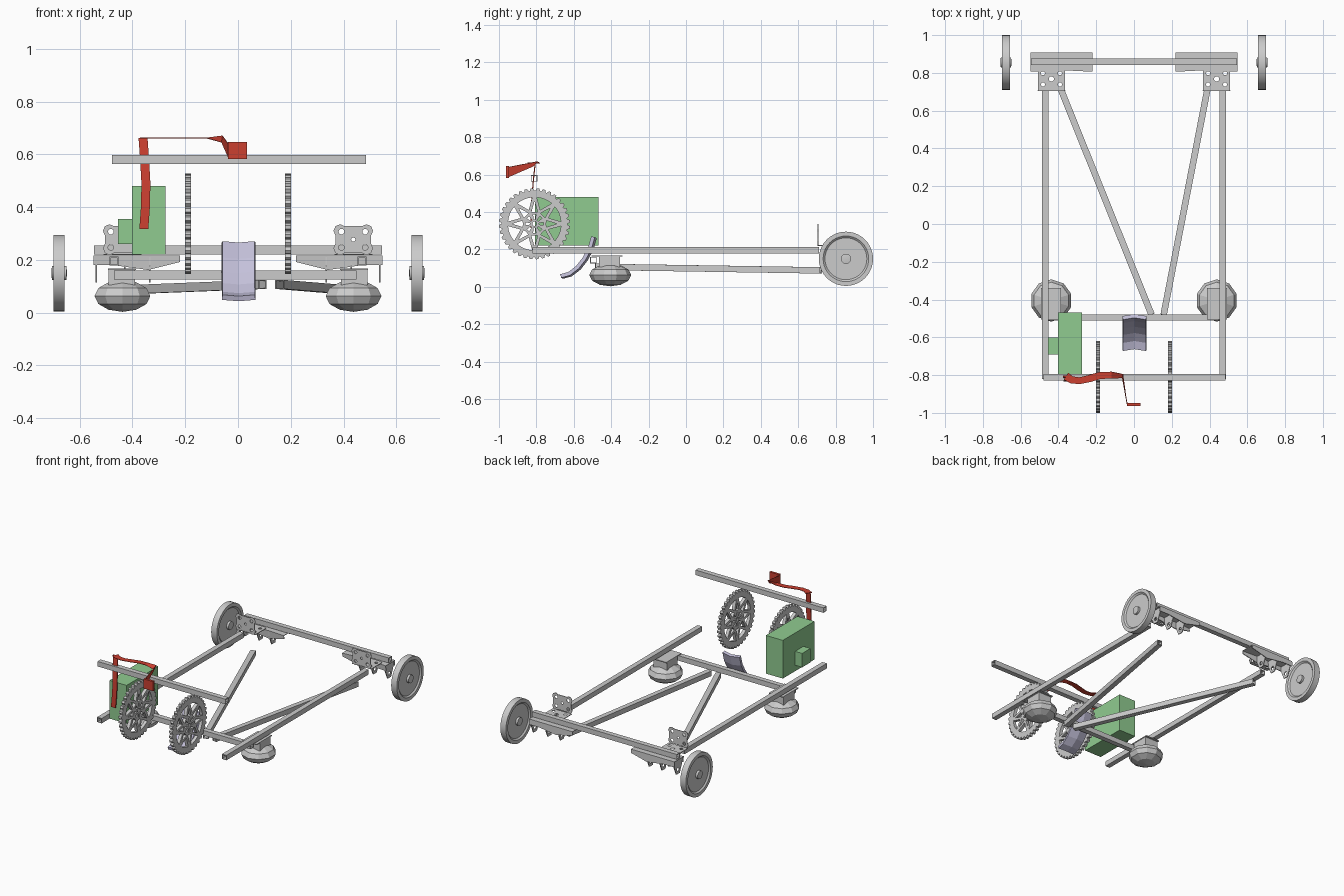
import bpy, bmesh, math
from mathutils import Vector, Matrix

if "Cube" in bpy.data.objects:
    bpy.data.objects.remove(bpy.data.objects["Cube"])


def material(name, rgb):
    m = bpy.data.materials.new(name)
    m.diffuse_color = (*rgb, 1)
    m.use_nodes = True
    m.node_tree.nodes["Principled BSDF"].inputs["Base Color"].default_value = m.diffuse_color
    return m


GREEN = material("green_paint", (0.28, 0.60, 0.28))
RED = material("red_paint", (0.60, 0.05, 0.03))
LILAC = material("lilac_pad", (0.55, 0.53, 0.70))


def mesh_obj(name, verts, faces, mat=None):
    me = bpy.data.meshes.new(name)
    me.from_pydata([tuple(v) for v in verts], [], faces)
    bm = bmesh.new()
    bm.from_mesh(me)
    bmesh.ops.recalc_face_normals(bm, faces=bm.faces)
    bm.to_mesh(me)
    bm.free()
    ob = bpy.data.objects.new(name, me)
    bpy.context.collection.objects.link(ob)
    if mat:
        me.materials.append(mat)
    return ob


def box(name, lo, hi, mat=None):
    v = [(x, y, z) for x in (lo[0], hi[0]) for y in (lo[1], hi[1]) for z in (lo[2], hi[2])]
    f = [(0, 1, 3, 2), (4, 6, 7, 5), (0, 4, 5, 1), (2, 3, 7, 6), (0, 2, 6, 4), (1, 5, 7, 3)]
    return mesh_obj(name, v, f, mat)


def tube(name, p, q, w=0.034, t=0.004):
    """Square hollow tube from p to q."""
    p, q = Vector(p), Vector(q)
    side = (q - p).cross(Vector((0, 0, 1))).normalized()
    up = side.cross(q - p).normalized()
    v = []
    for end in (p, q):
        for h in (w / 2, w / 2 - t):
            v += [end + side * h * a + up * h * b for a, b in ((1, 1), (-1, 1), (-1, -1), (1, -1))]
    f = []
    for i in range(4):
        j = (i + 1) % 4
        f += [(i, j, 8 + j, 8 + i), (4 + i, 4 + j, 12 + j, 12 + i),
              (i, j, 4 + j, 4 + i), (8 + i, 8 + j, 12 + j, 12 + i)]
    return mesh_obj(name, v, f)


def sheet(name, rows, thick, mat=None):
    """Thin sheet through rows of points."""
    n = len(rows[0])
    f = [(r * n + c, r * n + c + 1, r * n + n + c + 1, r * n + n + c)
         for r in range(len(rows) - 1) for c in range(n - 1)]
    ob = mesh_obj(name, [p for row in rows for p in row], f, mat)
    mod = ob.modifiers.new("thickness", 'SOLIDIFY')
    mod.thickness, mod.offset = thick, 0
    return ob


AXES = {'X': ((0, 1, 0), (0, 0, 1), (1, 0, 0)),
        'Y': ((1, 0, 0), (0, 0, 1), (0, -1, 0)),
        'Z': ((1, 0, 0), (0, 1, 0), (0, 0, 1))}


def plate(name, loops, thick, normal, loc):
    """Flat plate: first loop is the outline, the others are holes."""
    cu = bpy.data.curves.new(name, 'CURVE')
    cu.dimensions, cu.fill_mode, cu.extrude = '2D', 'BOTH', thick / 2
    for loop in loops:
        sp = cu.splines.new('POLY')
        sp.points.add(len(loop) - 1)
        for pt, (x, y) in zip(sp.points, loop):
            pt.co = (x, y, 0, 1)
        sp.use_cyclic_u, sp.use_smooth = True, False
    ob = bpy.data.objects.new(name, cu)
    bpy.context.collection.objects.link(ob)
    ob.matrix_world = Matrix.Translation(loc) @ Matrix(AXES[normal]).transposed().to_4x4()
    bpy.ops.object.select_all(action='DESELECT')
    ob.select_set(True)
    bpy.context.view_layer.objects.active = ob
    bpy.ops.object.convert(target='MESH')
    return bpy.context.object


def polar(r, deg):
    return (r * math.cos(math.radians(deg)), r * math.sin(math.radians(deg)))


def circle(cx, cy, r, n=10):
    return [(cx + polar(r, 360 * i / n)[0], cy + polar(r, 360 * i / n)[1]) for i in range(n)]


def revolve_x(name, profile, loc, n=40):
    """Turn (radius, x) points about the x axis."""
    v, f, m = [], [], len(profile)
    for i in range(n):
        for r, x in profile:
            y, z = polar(r, 360 * i / n)
            v.append((x, y, z))
        f += [(i * m + k, i * m + k + 1, (i + 1) % n * m + k + 1, (i + 1) % n * m + k)
              for k in range(m - 1)]
    f += [tuple(i * m for i in range(n)), tuple(i * m + m - 1 for i in range(n))]
    ob = mesh_obj(name, v, f)
    ob.location = loc
    bpy.ops.object.select_all(action='DESELECT')
    ob.select_set(True)
    bpy.context.view_layer.objects.active = ob
    bpy.ops.object.shade_smooth_by_angle()
    return ob


# Frame bars
tube("front_upper_bar", (-0.478, -0.812, 0.58), (0.485, -0.812, 0.58))
tube("front_lower_bar", (-0.47, -0.495, 0.143), (0.45, -0.495, 0.143))
tube("rear_bar", (-0.545, 0.86, 0.238), (0.545, 0.86, 0.238))
tube("diagonal_left", (-0.39, 0.72, 0.088), (0.093, -0.48, 0.107))
tube("diagonal_right", (0.39, 0.72, 0.088), (0.157, -0.48, 0.107))

# Lugged drive wheel outline with star-shaped cutouts
drive = [[]]
TEETH = 36
for i in range(TEETH):
    for d, r in ((0, 0.177), (2.2, 0.19), (6.2, 0.19), (8.2, 0.177)):
        drive[0].append(polar(r, i * 360 / TEETH + d * 36 / TEETH))
for k in range(8):
    a = k * 45
    drive.append([polar(0.142, a + d) for d in (5, 14, 22.5, 31, 40)] + [polar(0.08, a + 22.5)])
    drive.append([polar(0.12, a), polar(0.066, a + 15), polar(0.062, a), polar(0.066, a - 15)])
    drive.append([polar(0.024, a - 10), polar(0.05, a - 9), polar(0.05, a + 9), polar(0.024, a + 10)])
drive.append(circle(0, 0, 0.012))

# Corner bracket outline: four lobes with bolt holes
lobes = []
for k, (cx, cy) in enumerate(((0.05, 0.033), (-0.05, 0.033), (-0.05, -0.033), (0.05, -0.033))):
    for d in (-45, 0, 45, 90, 135):
        x, y = polar(0.025, d + k * 90)
        lobes.append((cx + x, cy + y))
bolts = [circle(x, y, 0.011) for x in (-0.045, 0.045) for y in (-0.03, 0.03)]

for s, tag in ((-1, "left"), (1, "right")):
    tube("side_rail_" + tag, (s * 0.47, -0.82, 0.195), (s * 0.47, 0.71, 0.195))
    plate("drive_wheel_" + tag, drive, 0.022, 'X', (s * 0.19, -0.81, 0.337))

    # Rear wheel with recessed web and hub
    half = [(0.012, 0.029), (0.027, 0.027), (0.027, 0.012), (0.112, 0.012), (0.122, 0.021), (0.145, 0.021)]
    revolve_x("rear_wheel_" + tag, half + [(r, -x) for r, x in reversed(half)], (s * 0.678, 0.855, 0.15))

    # L-shaped corner bracket
    plate("bracket_upright_" + tag, [lobes] + bolts + [circle(0, 0, 0.008)], 0.004, 'Y', (s * 0.437, 0.706, 0.277))
    foot = [(-0.072, -0.06), (0.072, -0.06), (0.072, 0.052), (0.06, 0.065), (-0.06, 0.065), (-0.072, 0.052)]
    plate("bracket_foot_" + tag, [foot] + bolts + [circle(0, 0, 0.014)], 0.004, 'Z', (s * 0.437, 0.768, 0.221))

    # Folded axle hanger with pierced ears
    rows = [[(s * x, 0.812 + o, z), (s * x, 0.808 + o, 0.215), (s * x, 0.906, 0.215), (s * x, 0.906, z)]
            for x, z, o in ((0.22, 0.192, 0), (0.34, 0.162, 0.006), (0.47, 0.18, 0.003), (0.548, 0.18, 0))]
    sheet("axle_hanger_" + tag, rows, 0.005)
    ear = [(-0.045, 0.045), (0.045, 0.045), (0.045, 0.015), (0.018, -0.05), (-0.018, -0.05), (-0.045, 0.015)]
    for n, x in enumerate((0.335, 0.43, 0.538)):
        plate(f"hanger_ear_{tag}_{n}", [ear, circle(0, -0.02, 0.013)], 0.006, 'X', (s * x, 0.857, 0.165))

    # Faceted front float with mounting block
    bpy.ops.mesh.primitive_uv_sphere_add(segments=10, ring_count=6, radius=1, location=(s * 0.438, -0.405, 0.063))
    pod = bpy.context.object
    pod.name = "front_float_" + tag
    pod.scale = (0.111, 0.112, 0.06)
    cx = s * 0.44
    box("float_mount_" + tag, (cx - 0.05, -0.465, 0.105), (cx + 0.05, -0.352, 0.165))
    box("mount_plate_" + tag, (cx - 0.053, -0.505, 0.162), (cx + 0.053, -0.34, 0.168))

# Engine housing and side cover
box("engine_housing", (-0.402, -0.808, 0.22), (-0.274, -0.468, 0.48), GREEN)
box("side_cover", (-0.455, -0.69, 0.26), (-0.40, -0.60, 0.355), GREEN)

# Curved lilac pad with a shallow centre crease
curve = [(-0.67, 0.058), (-0.625, 0.07), (-0.58, 0.105), (-0.545, 0.15), (-0.515, 0.205), (-0.497, 0.268)]
sheet("curved_pad", [[(x, y - d, z + d / 2) for x, d in ((-0.06, 0), (0.002, -0.01), (0.065, 0))]
                     for y, z in curve], 0.02, LILAC)

# Red lever: upright blade, top ribbon, twisted arm and handle
sheet("lever_upright", [[(x - 0.017, y, z), (x + 0.017, y, z)] for x, y, z in
                        ((-0.357, -0.83, 0.317), (-0.351, -0.828, 0.40), (-0.349, -0.823, 0.49),
                         (-0.354, -0.815, 0.58), (-0.36, -0.806, 0.662))], 0.006, RED)
sheet("lever_top", [[(x + d, y - 0.018, 0.662), (x - d, y + 0.018, 0.662)] for x, y, d in
                    ((-0.36, -0.806, -0.012), (-0.33, -0.825, -0.006), (-0.29, -0.83, 0),
                     (-0.235, -0.818, 0.006), (-0.18, -0.802, 0.005), (-0.12, -0.8, 0))], 0.003, RED)
sheet("lever_arm", [[(-0.12, -0.818, 0.662), (-0.12, -0.782, 0.662)],
                    [(-0.062, -0.815, 0.645), (-0.058, -0.795, 0.67)],
                    [(-0.035, -0.953, 0.585), (-0.037, -0.953, 0.64)]], 0.003, RED)
box("lever_handle", (-0.037, -0.963, 0.582), (0.034, -0.947, 0.647), RED)
